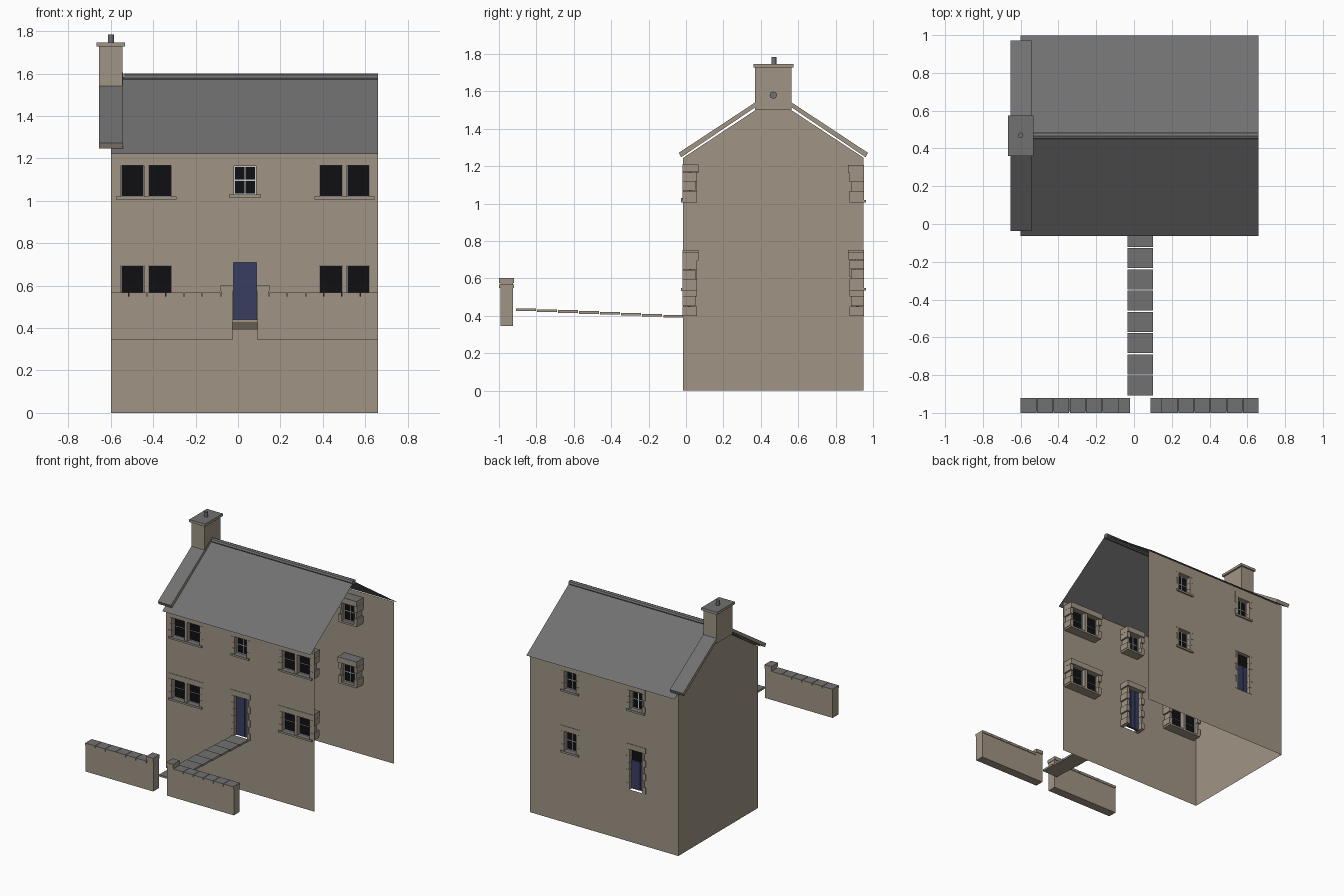
import bpy, bmesh
from mathutils import Vector, Matrix

if "Cube" in bpy.data.objects:
    bpy.data.objects.remove(bpy.data.objects["Cube"])


def material(name, rgb):
    m = bpy.data.materials.new(name)
    m.use_nodes = True
    m.diffuse_color = (*rgb, 1)
    m.node_tree.nodes["Principled BSDF"].inputs["Base Color"].default_value = (*rgb, 1)
    return m


STONE = material("warm stone", (0.35, 0.295, 0.23))
SLATE = material("grey slate", (0.165, 0.165, 0.165))
GLASS = material("dark glass", (0.005, 0.005, 0.006))
NAVY = material("navy paint", (0.04, 0.047, 0.115))
WHITE = material("pale frame", (0.55, 0.58, 0.58))

X0, X1, YF, YB = -0.6, 0.66, -0.015, 0.95
RIDGE_Y, DEPTH = 0.467, 0.075


def add_box(bm, x0, x1, y0, y1, z0, z1):
    size = Vector((x1 - x0, y1 - y0, z1 - z0))
    mid = Vector((x0 + x1, y0 + y1, z0 + z1)) / 2
    bmesh.ops.create_cube(bm, size=1, matrix=Matrix.Translation(mid) @ Matrix.Diagonal((*size, 1)))


def finish(bm, name, mats, weathered=False):
    """Store the mesh; weathered parts get slate on upward faces."""
    bm.normal_update()
    if weathered:
        for f in bm.faces:
            f.material_index = int(f.normal.z > 0.3)
    me = bpy.data.meshes.new(name)
    bm.to_mesh(me)
    bm.free()
    for m in mats:
        me.materials.append(m)
    ob = bpy.data.objects.new(name, me)
    bpy.context.collection.objects.link(ob)
    return ob


def boxes(name, items, mats, weathered=False):
    bm = bmesh.new()
    for b in items:
        add_box(bm, *b)
    return finish(bm, name, mats, weathered)


def stones(name, items):
    return boxes(name, items, [STONE, SLATE], True)


def polygon(name, points, mat):
    bm = bmesh.new()
    bm.faces.new([bm.verts.new(p) for p in points])
    return finish(bm, name, [mat])


# Openings: name, centre x, half width, bottom, top, kind
front = [("door", 0.033, 0.055, 0.40, 0.71, "door"),
         ("upper_middle_window", 0.033, 0.052, 1.03, 1.165, "single")]
for side, cx in (("right", -0.433), ("left", 0.503)):
    for level, z in (("lower", 0.548), ("upper", 1.02)):
        front.append((f"{level}_{side}_window", cx, 0.118, z, z + 0.148, "double"))
back = [("door", -0.24, 0.055, 0.40, 0.71, "glazed door"),
        ("upper_right_window", -0.24, 0.052, 1.02, 1.165, "single"),
        ("upper_left_window", 0.32, 0.052, 1.02, 1.165, "single"),
        ("lower_left_window", 0.32, 0.052, 0.55, 0.70, "single")]


def wall(name, y, openings):
    """Flat wall as a grid of faces, leaving the openings out."""
    xs, zs = {X0, X1}, {0, 1.245}
    for _, cx, h, z0, z1, _ in openings:
        xs |= {cx - h, cx + h}
        zs |= {z0, z1}
    xs, zs = sorted(xs), sorted(zs)
    bm = bmesh.new()
    for a, b in zip(xs, xs[1:]):
        for c, d in zip(zs, zs[1:]):
            mx, mz = (a + b) / 2, (c + d) / 2
            if any(abs(mx - o[1]) < o[2] and o[3] < mz < o[4] for o in openings):
                continue
            bm.faces.new([bm.verts.new((x, y, z)) for x, z in ((a, c), (b, c), (b, d), (a, d))])
    bmesh.ops.remove_doubles(bm, verts=bm.verts, dist=0.00001)
    if y > RIDGE_Y:
        bmesh.ops.reverse_faces(bm, faces=bm.faces)
    finish(bm, name, [STONE])


def opening(prefix, y, inward, o):
    name, cx, h, z0, z1, kind = o
    name = f"{prefix}_{name}"

    def span(a, b):
        return sorted((y + inward * a, y + inward * b))

    # Stone surround: alternating jamb blocks, lintel and sill
    items = []
    courses = 6 if "door" in kind else 3
    step = (z1 - z0) / courses
    for i in range(courses):
        w = 0.016 if i % 2 else 0.028
        for s in (-1, 1):
            a, b = sorted((cx + s * h, cx + s * (h + w)))
            items.append((a, b, *span(-0.003, DEPTH - 0.008 * (i % 2)), z0 + i * step, z0 + (i + 1) * step - 0.001))
    items.append((cx - h - 0.028, cx + h + 0.028, *span(-0.003, DEPTH + 0.008), z1, z1 + 0.042))
    if "door" not in kind:
        items.append((cx - h - 0.024, cx + h + 0.024, *span(-0.012, DEPTH), z0 - 0.014, z0))
    if kind == "double":
        items.append((cx - 0.011, cx + 0.011, *span(-0.001, DEPTH), z0, z1))
    stones(name + "_surround", items)

    if "door" in kind:
        # Planked door, with a glazed top light where needed
        top = z1 - 0.09 if kind == "glazed door" else z1
        w = 2 * h / 3
        planks = [(cx - h + i * w + 0.001, cx - h + (i + 1) * w - 0.001, *span(0.025, 0.04), z0, top) for i in range(3)]
        boxes(name + "_planks", planks, [NAVY])
        boxes(name + "_backing", [(cx - h, cx + h, *span(0.028, 0.037), z0, top)], [NAVY])
        if top < z1:
            boxes(name + "_glass", [(cx - h, cx + h, *span(0.028, 0.037), top, z1)], [GLASS])
        return

    # Glass with thin frames and bars
    boxes(name + "_glass", [(cx - h, cx + h, *span(0.034, 0.04), z0, z1)], [GLASS])
    sashes = [(cx - h, cx + h)]
    t = 0.005
    if kind == "double":
        sashes = [(cx - h, cx - 0.011), (cx + 0.011, cx + h)]
        t = 0.002
    bars = []
    for a, b in sashes:
        d = span(0.03, 0.044)
        m = (z0 + z1) / 2
        bars += [(a, a + t, *d, z0, z1), (b - t, b, *d, z0, z1), (a, b, *d, z0, z0 + t),
                 (a, b, *d, z1 - t, z1), (a, b, *d, m - t / 2, m + t / 2)]
        if kind == "single":
            bars.append((cx - t / 2, cx + t / 2, *d, z0, z1))
    boxes(name + "_frame", bars, [WHITE])


# House shell, open at the left end and underneath
for prefix, y, inward, group in (("front", YF, 1, front), ("back", YB, -1, back)):
    wall(prefix + "_wall", y, group)
    for o in group:
        opening(prefix, y, inward, o)
polygon("gable_wall", [(X0, YF, 0), (X0, YF, 1.245), (X0, RIDGE_Y, 1.563), (X0, YB, 1.245), (X0, YB, 0)], STONE)

# Roof slopes and raised gable coping
for name, s in (("front", -1), ("back", 1)):
    eave = RIDGE_Y + s * 0.53
    pts = [(X0, eave, 1.222), (X1, eave, 1.222), (X1, RIDGE_Y, 1.585), (X0, RIDGE_Y, 1.585)]
    polygon(name + "_roof", pts if s < 0 else pts[::-1], SLATE)
    bm = bmesh.new()
    low = RIDGE_Y + s * 0.505
    profile = [(low, 1.272), (RIDGE_Y, 1.605), (RIDGE_Y, 1.58), (low + s * -0.012, 1.248)]
    f = bm.faces.new([bm.verts.new((-0.655, y, z)) for y, z in profile])
    ext = bmesh.ops.extrude_face_region(bm, geom=[f])
    bmesh.ops.translate(bm, vec=(0.112, 0, 0), verts=[v for v in ext["geom"] if isinstance(v, bmesh.types.BMVert)])
    bmesh.ops.recalc_face_normals(bm, faces=bm.faces)
    finish(bm, name + "_gable_coping", [STONE, SLATE], True)


def cylinder(name, radius, length, loc, axis, sides):
    bm = bmesh.new()
    turn = Matrix.Rotation(1.5708, 4, "Y") if axis == "X" else Matrix()
    bmesh.ops.create_cone(bm, cap_ends=True, segments=sides, radius1=radius, radius2=radius,
                          depth=length, matrix=Matrix.Translation(loc) @ turn)
    finish(bm, name, [SLATE])


cylinder("ridge_roll", 0.02, 1.2, (0.06, RIDGE_Y, 1.58), "X", 8)

# Chimney
stones("chimney_stack", [(-0.655, -0.545, 0.37, 0.565, 1.5, 1.73)])
stones("chimney_cap", [(-0.667, -0.532, 0.36, 0.575, 1.728, 1.747)])
cylinder("chimney_pot", 0.014, 0.04, (-0.6, RIDGE_Y + 0.003, 1.764), "Z", 12)

# Garden walls with coping slabs and gate posts
for side, outer, inner in (("right", X0, -0.025), ("left", X1, 0.091)):
    d = 1 if inner > outer else -1
    post = inner - d * 0.055
    stones(side + "_garden_wall", [(*sorted((outer, post)), -0.993, -0.925, 0.345, 0.548)])
    w = (post - outer) / 6
    slabs = [(*sorted((outer + i * w, outer + (i + 1) * w - d * 0.003)), -1.0, -0.92, 0.548, 0.567) for i in range(6)]
    stones(side + "_wall_coping", slabs)
    a, b = sorted((post, inner))
    stones(side + "_gate_post", [(a, b, -0.993, -0.925, 0.345, 0.575), (a - 0.003, b + 0.003, -1.0, -0.92, 0.575, 0.602)])

# Garden path rising gently to the gate
step = 0.9 / 8
path = []
for i in range(8):
    y, z = YF - i * step, 0.405 + i * 0.005
    path.append((-0.035, 0.1, y - step + 0.006, y, z - 0.014, z))
stones("garden_path", path)
